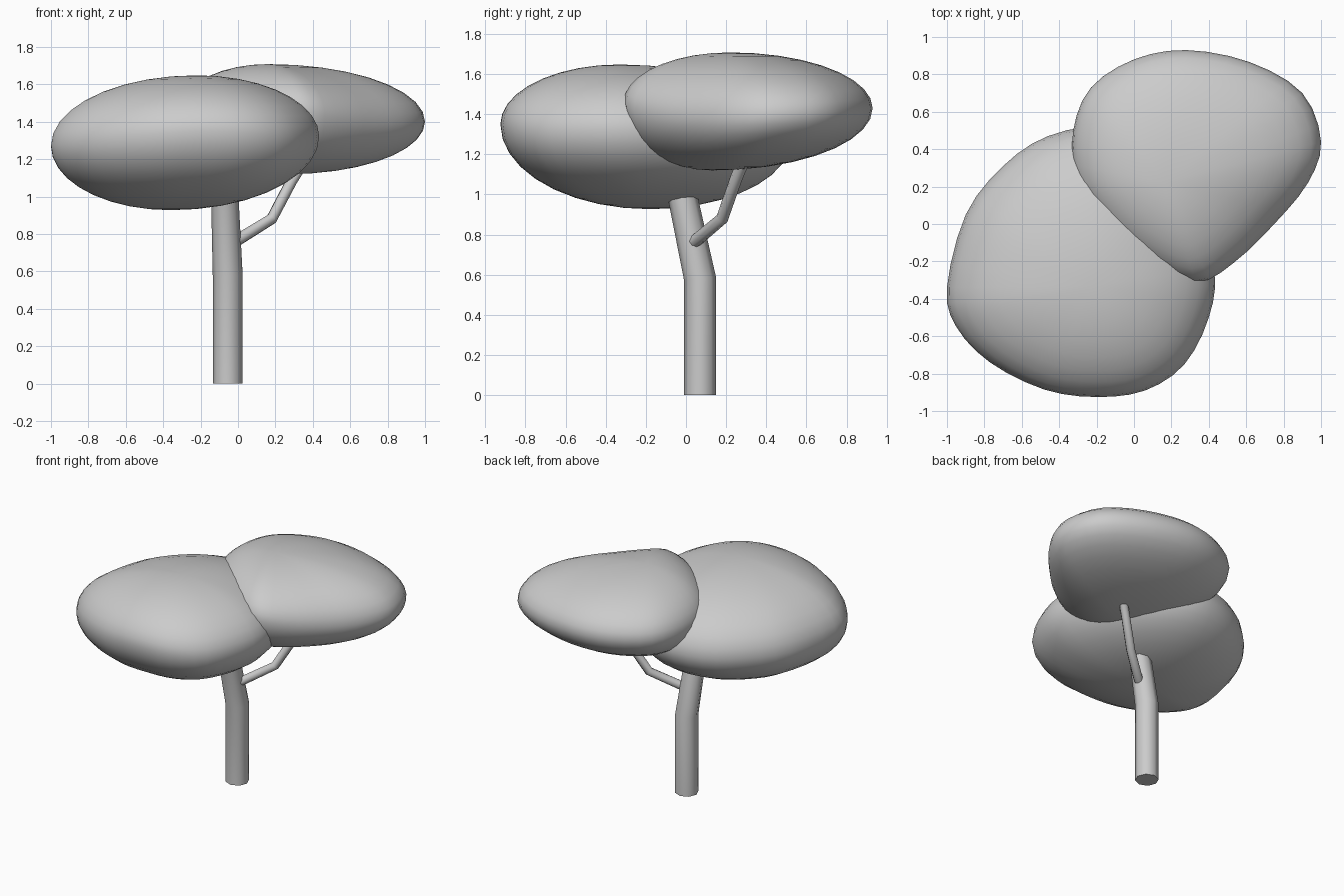
import bpy, bmesh, math
from mathutils import Vector

if "Cube" in bpy.data.objects:
    bpy.data.objects.remove(bpy.data.objects["Cube"])


def smooth_loop(points, steps):
    """Closed Catmull-Rom loop through the points."""
    pts = [Vector(p) for p in points]
    n, out = len(pts), []
    for i in range(n):
        a, b, c, d = (pts[(i + k) % n] for k in (-1, 0, 1, 2))
        for s in range(steps):
            t = s / steps
            out.append(0.5 * (2 * b + (c - a) * t + (2 * a - 5 * b + 4 * c - d) * t * t
                              + (3 * b - a - 3 * c + d) * t ** 3))
    return out


def foliage(name, rim, top, bottom, rings=9):
    """Rounded clump: domes rise and fall from a widest rim to two poles."""
    loop = smooth_loop(rim, 3)
    top, bottom = Vector(top), Vector(bottom)
    bm = bmesh.new()
    rows = []
    for k in range(-rings + 1, rings):
        phi = math.pi / 2 * k / rings
        f, h = math.cos(phi), abs(math.sin(phi))
        # pole position blends smoothly through the rim
        pole = top if k >= 0 else bottom
        row = []
        for p in loop:
            q = pole.lerp(p, f)
            q.z = p.z + (pole.z - p.z) * h
            row.append(bm.verts.new(q))
        rows.append(row)
    n = len(loop)
    lo, hi = bm.verts.new(bottom), bm.verts.new(top)
    for i in range(n):
        j = (i + 1) % n
        for a, b in zip(rows, rows[1:]):
            bm.faces.new((a[i], a[j], b[j], b[i]))
        bm.faces.new((lo, rows[0][j], rows[0][i]))
        bm.faces.new((hi, rows[-1][i], rows[-1][j]))
    bmesh.ops.recalc_face_normals(bm, faces=bm.faces)
    for face in bm.faces:
        face.smooth = True
    mesh = bpy.data.meshes.new(name)
    bm.to_mesh(mesh)
    bm.free()
    bpy.context.collection.objects.link(bpy.data.objects.new(name, mesh))


def limb(name, path, radius):
    """Round bent tube; path entries are x, y, z, radius factor."""
    curve = bpy.data.curves.new(name, 'CURVE')
    curve.dimensions = '3D'
    curve.bevel_depth = radius
    curve.bevel_resolution = 2
    curve.use_fill_caps = True
    spline = curve.splines.new('POLY')
    spline.points.add(len(path) - 1)
    for pt, (x, y, z, r) in zip(spline.points, path):
        pt.co = (x, y, z, 1)
        pt.radius = r
    spline.use_smooth = True
    bpy.context.collection.objects.link(bpy.data.objects.new(name, curve))


# Trunk and side branch
limb("trunk", [(-0.055, 0.07, 0, 1), (-0.055, 0.07, 0.58, 1),
               (-0.07, -0.015, 0.98, 0.92), (-0.075, -0.05, 1.15, 0.9)], 0.08)
limb("branch", [(-0.05, 0.02, 0.745, 1.1), (0.01, 0.055, 0.775, 1.05), (0.18, 0.18, 0.88, 1),
                (0.285, 0.25, 1.08, 1), (0.36, 0.30, 1.2, 1)], 0.031)

# Large lower foliage clump
foliage("lower_foliage",
        [(-1, -0.34, 1.27), (-0.9, 0.05, 1.26), (-0.7, 0.31, 1.26), (-0.46, 0.47, 1.26),
         (-0.15, 0.52, 1.27), (0.12, 0.40, 1.28), (0.32, 0.13, 1.3), (0.43, -0.24, 1.32),
         (0.40, -0.5, 1.32), (0.27, -0.75, 1.32), (0.06, -0.89, 1.34), (-0.2, -0.925, 1.35),
         (-0.48, -0.885, 1.33), (-0.77, -0.74, 1.3), (-0.95, -0.55, 1.28)],
        top=(-0.22, -0.33, 1.648), bottom=(-0.36, -0.18, 0.927))

# Smaller upper foliage clump
foliage("upper_foliage",
        [(1, 0.44, 1.4), (0.9, 0.7, 1.41), (0.62, 0.865, 1.42), (0.28, 0.93, 1.43),
         (0, 0.88, 1.43), (-0.23, 0.73, 1.43), (-0.325, 0.5, 1.43), (-0.31, 0.23, 1.44),
         (-0.17, 0.0, 1.45), (0.05, -0.19, 1.46), (0.33, -0.31, 1.46), (0.53, -0.21, 1.42),
         (0.75, 0.0, 1.39), (0.93, 0.22, 1.39)],
        top=(0.16, 0.22, 1.708), bottom=(0.27, 0.13, 1.12))
